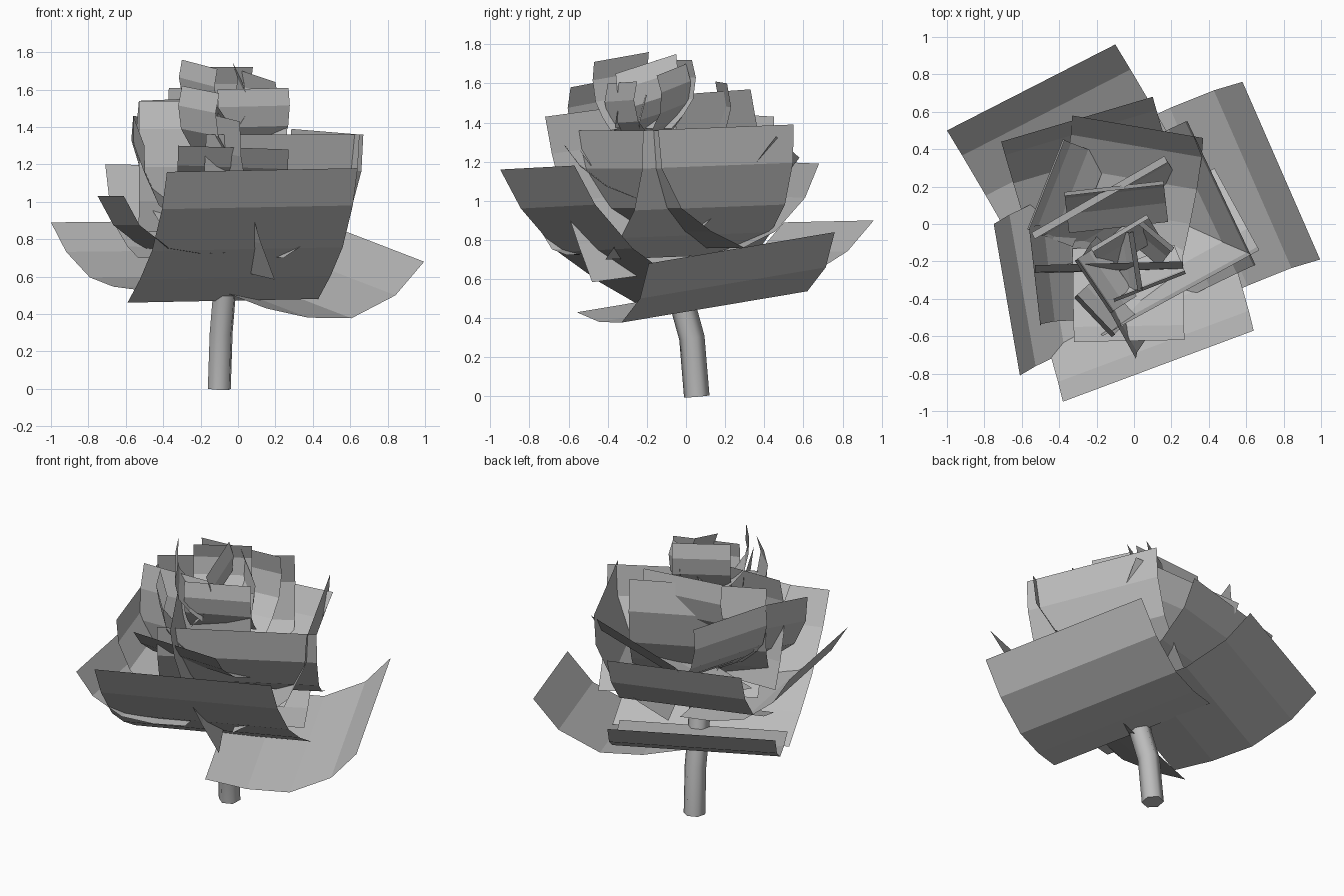
import bpy
import bmesh
from mathutils import Vector

if "Cube" in bpy.data.objects:
    bpy.data.objects.remove(bpy.data.objects["Cube"])

grey = bpy.data.materials.new("plain_grey")
grey.use_nodes = True
grey.diffuse_color = (0.5, 0.5, 0.5, 1)
grey.node_tree.nodes["Principled BSDF"].inputs["Base Color"].default_value = (0.5, 0.5, 0.5, 1)

HEART = Vector((-0.05, -0.15, 1.9))
# Bent petal section: fraction along the chord, outward sag
SECTION = ((0, 0), (0.21, 0.14), (0.5, 0.195), (0.76, 0.12), (1, 0))


def petal(name, start, end, inward, drop, sag=1.0, slide=0.0):
    """Square sheet hanging from its rim edge, curling in towards the heart."""
    a, b = Vector(start), Vector(end)
    rim = b - a
    centre = (a + b) / 2
    across = Vector((-rim.y, rim.x, 0)).normalized()
    if across.dot(HEART - centre) < 0:
        across.negate()
    chord = across * inward + rim * slide
    chord.z -= drop
    bulge = rim.cross(chord).normalized()
    if bulge.dot(centre + chord / 2 - HEART) < 0:
        bulge.negate()
    bm = bmesh.new()
    rows = []
    for along, out in SECTION:
        p = a + chord * along + bulge * (out * sag * chord.length)
        rows.append((bm.verts.new(p), bm.verts.new(p + rim)))
    for (p, q), (r, s) in zip(rows, rows[1:]):
        bm.faces.new((p, q, s, r))
    mesh = bpy.data.meshes.new(name)
    bm.to_mesh(mesh)
    bm.free()
    mesh.materials.append(grey)
    obj = bpy.data.objects.new(name, mesh)
    bpy.context.collection.objects.link(obj)
    return obj


# Wide open outer petals
petal("outer_petal_left", (0.995, -0.19, 0.68), (0.58, 0.76, 0.84), 0.92, 0.25)
petal("outer_petal_back", (-1.0, 0.5, 0.89), (-0.1, 0.96, 0.9), 0.9, 0.36, sag=0.65, slide=0.05)
petal("outer_petal_front", (-0.38, -0.95, 1.16), (0.64, -0.57, 1.18), 0.75, 0.7, sag=0.5, slide=0.05)
petal("outer_petal_right", (-0.75, 0, 1.03), (-0.61, -0.81, 1.03), 0.64, 0.3, slide=-0.2)

# Cupped middle petals
petal("middle_petal_back", (-0.71, 0.44, 1.2), (0.1, 0.68, 1.19), 0.62, 0.5, sag=0.8)
petal("middle_petal_left", (0.65, -0.22, 1.36), (0.285, 0.55, 1.39), 0.45, 0.66, sag=0.9)
petal("middle_petal_front_left", (-0.17, -0.6, 1.36), (0.67, -0.14, 1.36), 0.5, 0.6)
petal("middle_petal_front", (-0.32, -0.63, 1.3), (0.27, -0.62, 1.28), 0.5, 0.3, sag=0.6)
petal("middle_petal_front_right", (0.01, -0.72, 1.43), (-0.28, -0.2, 1.5), 0.28, 0.86, sag=0.3, slide=0.2)
petal("middle_petal_right", (-0.56, -0.03, 1.46), (-0.5, -0.55, 1.3), 0.35, 0.5)
petal("inner_petal_right", (-0.37, 0.45, 1.43), (-0.56, -0.03, 1.46), 0.25, 0.45)
petal("middle_petal_back_left", (-0.33, 0.58, 1.22), (0.37, 0.46, 1.33), 0.65, 0.35, sag=0.7)
petal("inner_petal_back", (-0.53, -0.08, 1.54), (0.18, 0.33, 1.57), 0.3, 0.72)
petal("inner_petal_front", (-0.53, -0.22, 1.54), (0.26, -0.2, 1.54), 0.05, 0.7, sag=0.5)

# Tight bud petals
petal("bud_petal_right", (-0.3, -0.19, 1.76), (-0.11, -0.47, 1.71), 0.15, 0.35)
petal("bud_petal_back", (-0.22, -0.15, 1.72), (0.08, 0.03, 1.72), 0.12, 0.35)
petal("bud_petal_wide_back", (-0.37, 0.15, 1.61), (0.16, 0.21, 1.6), 0.2, 0.45)
petal("bud_petal_front", (-0.11, -0.4, 1.6), (0.27, -0.25, 1.61), 0.15, 0.35)
petal("bud_petal_centre", (-0.03, -0.05, 1.75), (0.02, -0.36, 1.65), 0.1, 0.35)
petal("bud_petal_left", (0.2, -0.15, 1.64), (0.02, 0, 1.7), 0.1, 0.35)
petal("bud_petal_front_right", (-0.1, -0.59, 1.58), (-0.3, -0.38, 1.62), 0.15, 0.4)

# Slightly bent hexagonal stem
curve = bpy.data.curves.new("stem", "CURVE")
curve.dimensions = "3D"
curve.bevel_depth = 0.066
curve.bevel_resolution = 1
curve.use_fill_caps = True
spline = curve.splines.new("POLY")
path = ((-0.1, 0.055, 0), (-0.09, 0.03, 0.3), (-0.075, -0.02, 0.48), (-0.06, -0.06, 0.68))
spline.points.add(len(path) - 1)
for point, co in zip(spline.points, path):
    point.co = (*co, 1)
spline.use_smooth = True
curve.materials.append(grey)
stem = bpy.data.objects.new("stem", curve)
bpy.context.collection.objects.link(stem)
